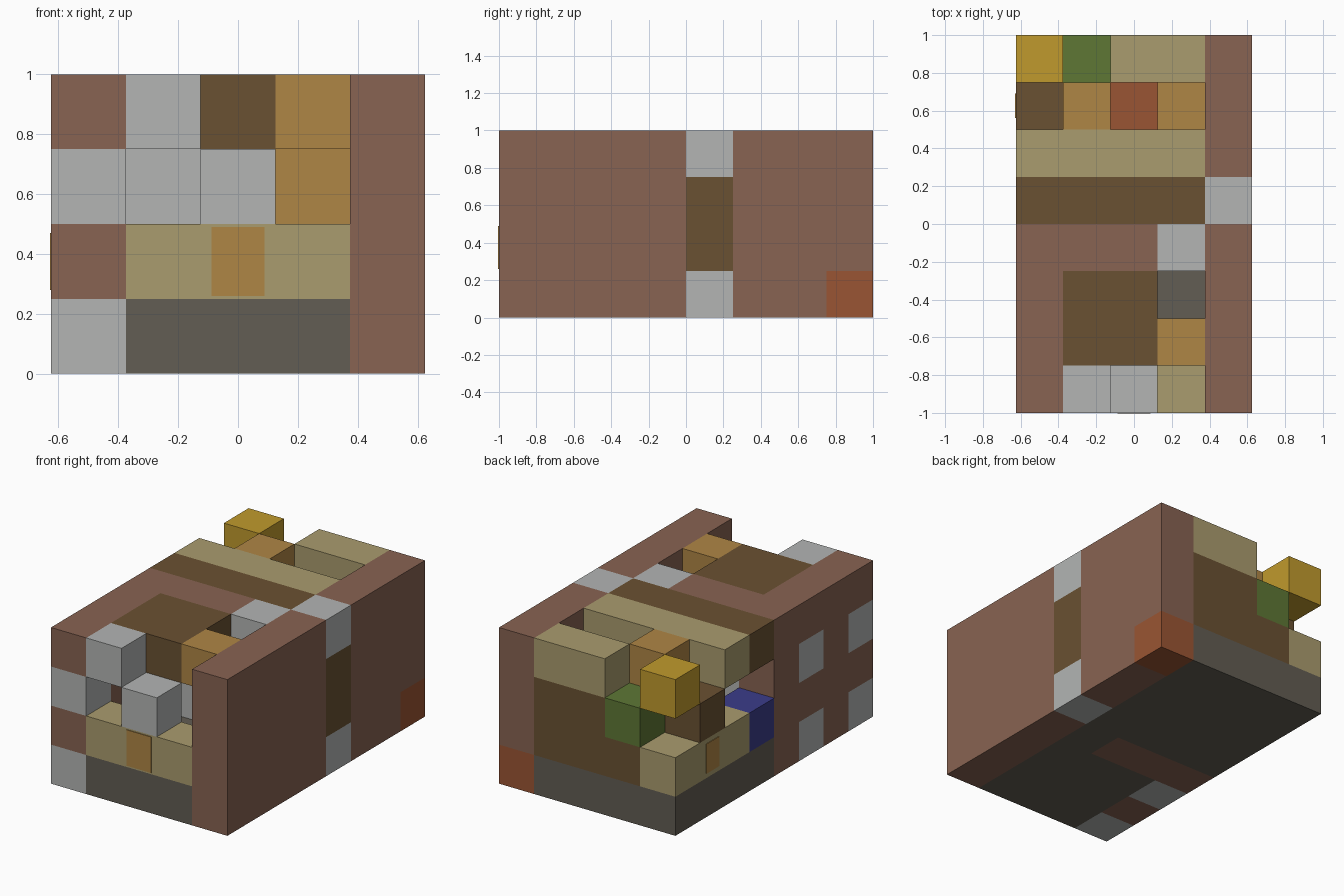
import bpy

if "Cube" in bpy.data.objects:
    bpy.data.objects.remove(bpy.data.objects["Cube"], do_unlink=True)

CELL = 0.25
ORIGIN = (-0.625, -1.0, 0.0)


def linear(hex_pair):
    c = int(hex_pair, 16) / 255
    return c / 12.92 if c <= 0.04045 else ((c + 0.055) / 1.055) ** 2.4


def make_material(name, code):
    colour = [linear(code[i:i + 2]) for i in (0, 2, 4)] + [1.0]
    mat = bpy.data.materials.new(name)
    mat.use_nodes = True
    mat.diffuse_color = colour
    bsdf = next(n for n in mat.node_tree.nodes if n.type == "BSDF_PRINCIPLED")
    bsdf.inputs["Base Color"].default_value = colour
    bsdf.inputs["Roughness"].default_value = 0.9
    return mat


MATS = {name: make_material(name, code) for name, code in {
    "brick": "886352", "pale_grey": "B3B5B4", "dark_wood": "6A5132",
    "orange_wood": "AF8645", "tan": "AA9C6E", "stone": "625D53",
    "rust": "9A5533", "yellow": "C09A2D", "green": "5E7735",
    "blue": "3B3C8A"}.items()}


def cuboid(name, mat, low, high):
    """Box between two corners."""
    bpy.ops.mesh.primitive_cube_add(size=1)
    obj = bpy.context.object
    obj.name = name
    mid = [(a + b) / 2 for a, b in zip(low, high)]
    half = [b - a for a, b in zip(low, high)]
    for v in obj.data.vertices:
        v.co = [m + c * s for m, c, s in zip(mid, v.co, half)]
    obj.data.materials.append(MATS[mat])
    return obj


def block(name, mat, *spans):
    """Box covering whole cells; each span is one cell or (first, last)."""
    spans = [s if isinstance(s, tuple) else (s, s) for s in spans]
    low = [o + CELL * s[0] for o, s in zip(ORIGIN, spans)]
    high = [o + CELL * (s[1] + 1) for o, s in zip(ORIGIN, spans)]
    return cuboid(name, mat, low, high)


ALL = (0, 3)

# Stone floor
block("front_floor", "stone", (1, 3), (0, 2), 0)
block("doorway_floor", "stone", 3, 3, 0)
block("rear_floor", "stone", ALL, (4, 7), 0)

# Left wall with a timber and pale corner post
block("left_wall_front", "brick", 4, ALL, ALL)
block("left_post_base", "pale_grey", 4, 4, 0)
block("left_post_shaft", "dark_wood", 4, 4, (1, 2))
block("left_post_cap", "pale_grey", 4, 4, 3)
block("left_wall_rear", "brick", 4, (5, 6), ALL)
block("left_wall_corner", "brick", 4, 7, (1, 3))
block("left_wall_corner_base", "rust", 4, 7, 0)

# Right wall with pale cells alternating with brick
for y, label in ((0, "front"), (2, "middle")):
    for z, mat in enumerate(("pale_grey", "brick", "pale_grey", "brick")):
        block(f"right_wall_{label}_course", mat, 0, y, z)
block("right_wall_pier", "brick", 0, 1, ALL)

# Cross wall between the two rooms, with a doorway beside it
block("cross_wall_side", "brick", (0, 2), 3, 0)
block("cross_wall_end", "brick", 0, 3, (1, 2))
block("cross_wall_window", "pale_grey", 1, 3, (1, 2))
block("cross_wall_inner", "brick", 2, 3, 1)
block("cross_wall_inner_upper", "pale_grey", 2, 3, 2)
block("cross_wall_top", "brick", (0, 2), 3, 3)
block("doorway_lintel", "pale_grey", 3, 3, 3)

# Front counter and stepped blocks
block("front_counter", "tan", (1, 3), 0, 1)
block("front_step_high", "pale_grey", 1, 0, 3)
block("front_step_low", "pale_grey", 2, 0, 2)
block("front_ceiling", "dark_wood", (1, 2), (1, 2), 3)
block("front_ceiling_beam", "orange_wood", 3, 1, 3)

# Rear roof beams
block("roof_beam_dark", "dark_wood", ALL, 4, 3)
block("roof_beam_tan", "tan", ALL, 5, 3)

# Rear wall
block("rear_wall", "dark_wood", (1, 3), 7, 1)
block("rear_wall_upper", "dark_wood", (2, 3), 7, 2)
block("rear_wall_top", "tan", (2, 3), 7, 3)
block("green_block", "green", 1, 7, 2)
block("yellow_block", "yellow", 0, 7, 3)

# Rear room contents and low side wall
block("side_counter", "tan", 0, (5, 7), 1)
block("blue_block", "blue", 0, 4, 1)
block("side_post", "dark_wood", 0, 6, 2)
block("upper_shelf", "orange_wood", 1, 6, 3)
block("inner_shelf", "orange_wood", 3, 6, 2)
block("inner_table", "rust", 2, 6, 1)

# Thin orange panels on the two counters
T = 0.004
cuboid("front_panel", "orange_wood", (-0.088, -1.0, 0.26), (0.088, -1.0 + T, 0.49)).location.y = -T
cuboid("side_panel", "orange_wood", (-0.625, 0.56, 0.28), (-0.625 + T, 0.69, 0.47)).location.x = -T
